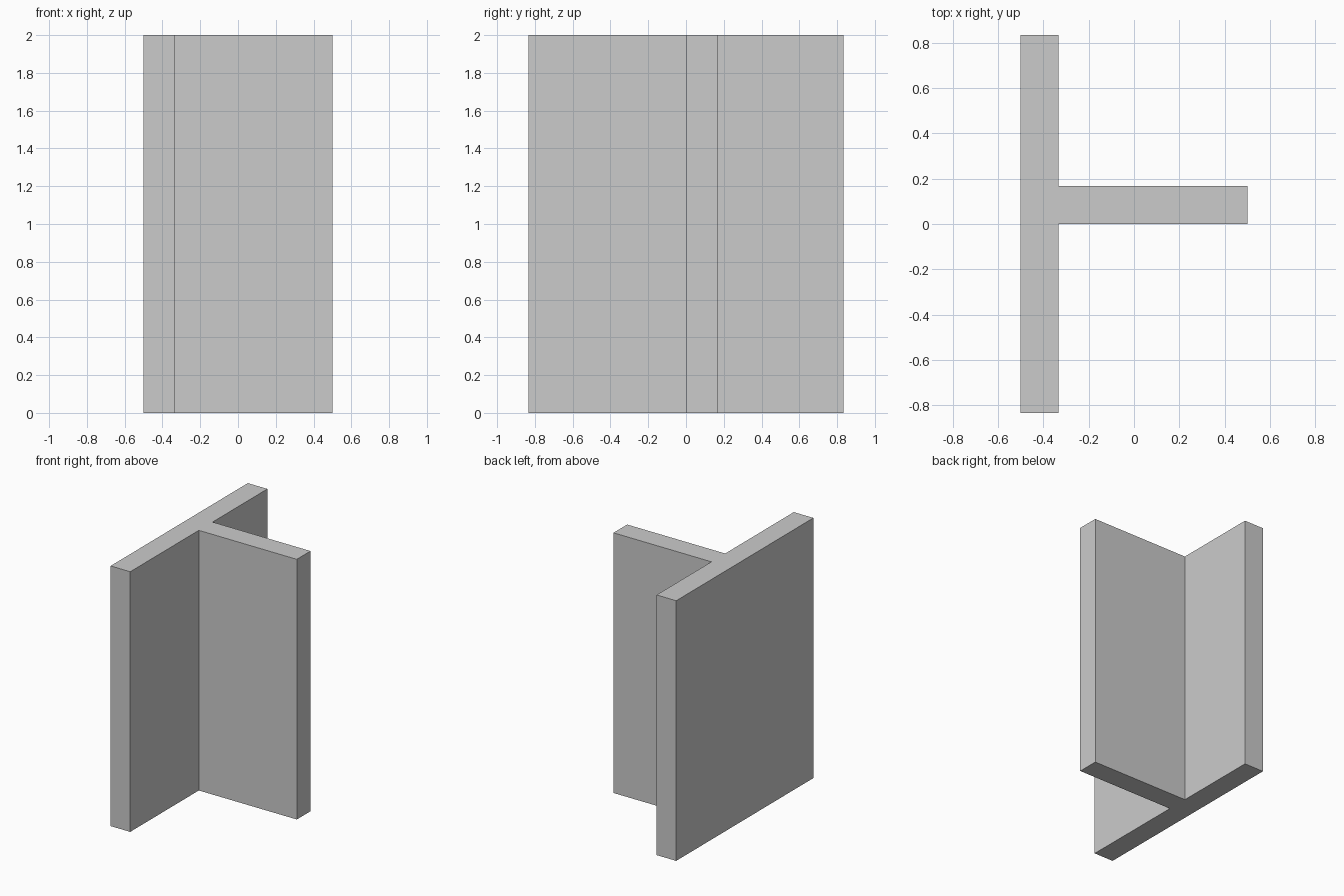
import bpy
import bmesh

if "Cube" in bpy.data.objects:
    bpy.data.objects.remove(bpy.data.objects["Cube"])

HEIGHT = 2.0
T = 1 / 6            # plate thickness
X0, X1 = -0.5, 0.5   # flange back, web tip
Y = 5 / 6            # flange half width

# T-shaped cross-section, counter-clockwise from above
profile = [
    (X0, -Y), (X0 + T, -Y), (X0 + T, 0), (X1, 0),
    (X1, T), (X0 + T, T), (X0 + T, Y), (X0, Y),
]

# Extrude the cross-section straight up
bm = bmesh.new()
base = bm.faces.new([bm.verts.new((x, y, 0)) for x, y in profile])
top = bmesh.ops.extrude_face_region(bm, geom=[base], use_keep_orig=True)["geom"]
bmesh.ops.translate(bm, vec=(0, 0, HEIGHT),
                    verts=[g for g in top if isinstance(g, bmesh.types.BMVert)])
bmesh.ops.recalc_face_normals(bm, faces=bm.faces)

mesh = bpy.data.meshes.new("t_beam")
bm.to_mesh(mesh)
bm.free()
bpy.context.collection.objects.link(bpy.data.objects.new("t_beam", mesh))
